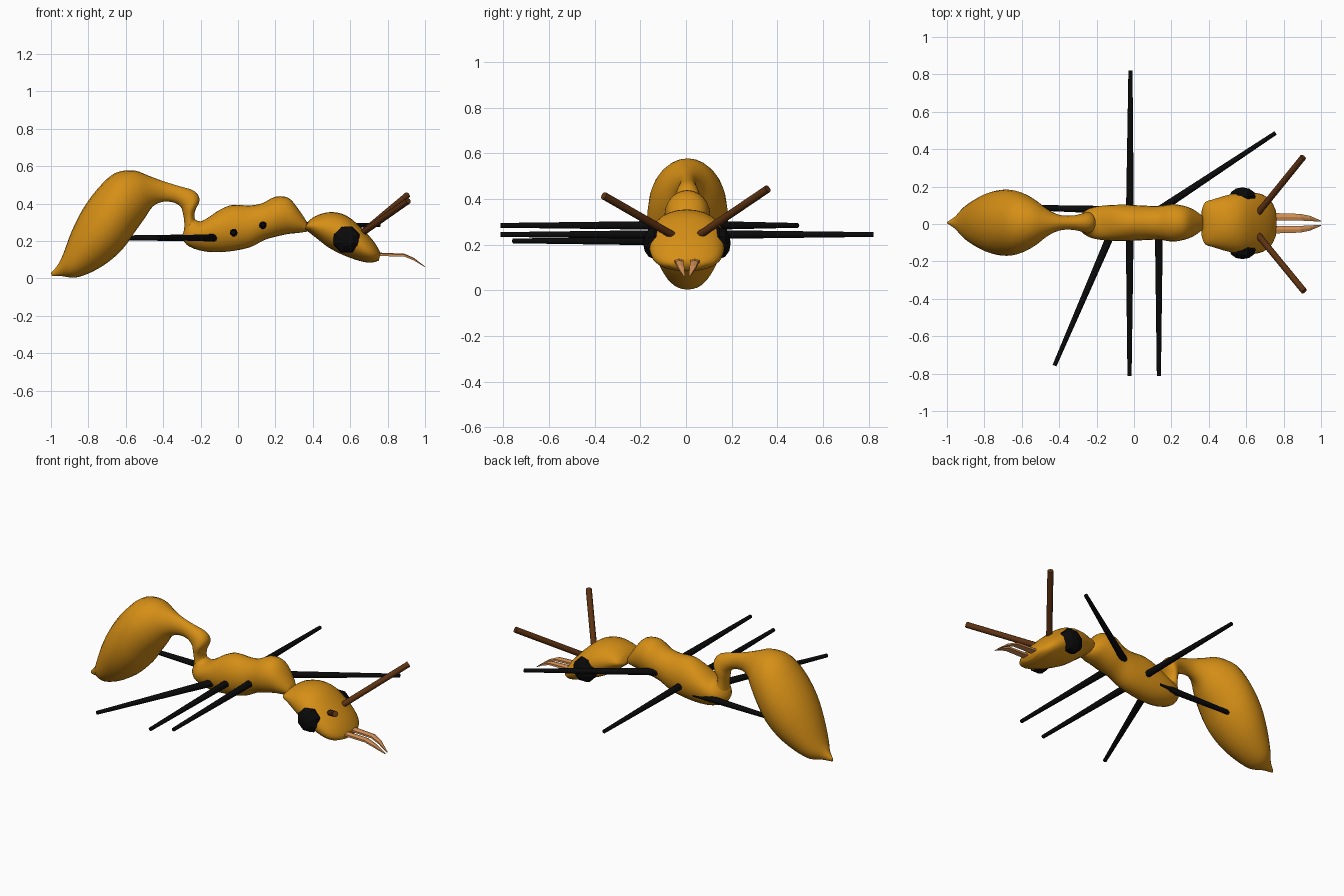
import bpy, bmesh, math
from mathutils import Vector

if "Cube" in bpy.data.objects:
    bpy.data.objects.remove(bpy.data.objects["Cube"])


def material(name, rgb):
    m = bpy.data.materials.new(name)
    m.diffuse_color = (*rgb, 1)
    m.use_nodes = True
    m.node_tree.nodes["Principled BSDF"].inputs["Base Color"].default_value = m.diffuse_color
    return m


AMBER = material("amber", (0.67, 0.275, 0.008))
BLACK = material("black", (0.003, 0.003, 0.003))
BROWN = material("dark brown", (0.11, 0.032, 0.006))
TAN = material("tan", (0.66, 0.28, 0.09))


def finish(name, bm, mat, smooth=None):
    bmesh.ops.recalc_face_normals(bm, faces=bm.faces[:])
    me = bpy.data.meshes.new(name)
    bm.to_mesh(me)
    bm.free()
    me.materials.append(mat)
    ob = bpy.data.objects.new(name, me)
    bpy.context.collection.objects.link(ob)
    if smooth:
        bpy.ops.object.select_all(action='DESELECT')
        ob.select_set(True)
        bpy.context.view_layer.objects.active = ob
        bpy.ops.object.shade_smooth_by_angle(angle=math.radians(smooth))
    return ob


def skin(bm, rings):
    """Join successive rings of points with quads and cap both ends."""
    rings = [[bm.verts.new(p) for p in r] for r in rings]
    n = len(rings[0])
    for a, b in zip(rings, rings[1:]):
        for i in range(n):
            bm.faces.new((a[i], a[(i + 1) % n], b[(i + 1) % n], b[i]))
    bm.faces.new(rings[0])
    bm.faces.new(rings[-1])


def spline(rows, steps):
    """Catmull-Rom interpolation of section rows."""
    out = []
    for i in range(len(rows) - 1):
        p0, p1 = rows[max(i - 1, 0)], rows[i]
        p2, p3 = rows[i + 1], rows[min(i + 2, len(rows) - 1)]
        for s in range(steps):
            t = s / steps
            out.append([0.5 * (2 * b + (c - a) * t + (2 * a - 5 * b + 4 * c - d) * t * t
                               + (3 * b - a - 3 * c + d) * t ** 3)
                        for a, b, c, d in zip(p0, p1, p2, p3)])
    return out + [list(rows[-1])]


def loft(name, rows, y0, steps=3, sides=24):
    """Elliptical sections: top point (x, z), bottom point (x, z), half width."""
    rings = []
    for xa, za, xb, zb, w in spline(rows, steps):
        ring = []
        for k in range(sides):
            a = 2 * math.pi * k / sides
            c = math.cos(a) / 2
            ring.append(((xa + xb) / 2 + c * (xa - xb), y0 + w * math.sin(a),
                         (za + zb) / 2 + c * (za - zb)))
        rings.append(ring)
    bm = bmesh.new()
    skin(bm, rings)
    return finish(name, bm, AMBER, 60)


def rod(name, p, q, r1, r2, mat, sides=10):
    p, q = Vector(p), Vector(q)
    rot = (q - p).to_track_quat('Z', 'Y').to_matrix()
    rings = []
    for c, r in ((p, r1), (q, r2)):
        rings.append([c + rot @ Vector((r * math.cos(2 * math.pi * k / sides),
                                        r * math.sin(2 * math.pi * k / sides), 0))
                      for k in range(sides)])
    bm = bmesh.new()
    skin(bm, rings)
    return finish(name, bm, mat, 45)


# Abdomen and waist
loft("abdomen_and_waist", [
    (-1.0, .03, -.995, .012, .004), (-.965, .07, -.94, .012, .035),
    (-.935, .13, -.87, .004, .085), (-.89, .25, -.78, .035, .13),
    (-.83, .37, -.69, .09, .165), (-.75, .48, -.61, .165, .177),
    (-.66, .562, -.55, .25, .162), (-.56, .578, -.50, .32, .122),
    (-.48, .55, -.455, .385, .075), (-.40, .52, -.40, .41, .042),
    (-.32, .495, -.34, .405, .038), (-.235, .468, -.305, .38, .05),
    (-.205, .42, -.295, .35, .058), (-.23, .36, -.288, .31, .05),
    (-.23, .315, -.288, .26, .05), (-.20, .30, -.297, .215, .06)], 0.007)

# Thorax
loft("thorax", [
    (-.23, .315, -.288, .26, .05), (-.20, .305, -.297, .215, .065),
    (-.16, .325, -.26, .17, .085), (-.1, .365, -.17, .143, .095),
    (-.03, .393, -.06, .143, .097), (.06, .39, .06, .165, .092),
    (.13, .402, .14, .205, .09), (.2, .437, .21, .225, .1),
    (.27, .43, .27, .238, .09), (.32, .375, .32, .243, .07),
    (.37, .3, .37, .25, .035)], 0.006)

# Head
loft("head", [
    (.365, .287, .36, .262, .07), (.385, .314, .375, .25, .112),
    (.43, .34, .42, .215, .128), (.50, .355, .48, .168, .148),
    (.58, .336, .54, .135, .163), (.66, .27, .60, .11, .165),
    (.72, .205, .66, .091, .152), (.75, .16, .71, .084, .12),
    (.762, .135, .752, .095, .07)], 0.004)

# Faceted eyes
for side, label in ((1, "left"), (-1, "right")):
    bm = bmesh.new()
    bmesh.ops.create_uvsphere(bm, u_segments=8, v_segments=6, radius=1)
    for v in bm.verts:
        a = Vector(v.co)
        c, s = math.cos(math.pi / 8), math.sin(math.pi / 8)
        v.co = (.58 + .076 * (a.x * c - a.y * s), .004 + side * (.142 + .05 * a.z),
                .208 + .076 * (a.x * s + a.y * c))
    finish(label + "_eye", bm, BLACK)

# Antennae
rod("left_antenna", (.66, .055, .24), (.905, .358, .445), .017, .017, BROWN)
rod("right_antenna", (.66, -.055, .24), (.91, -.36, .415), .017, .017, BROWN)

# Mandibles: flat prongs bending down to a point
for side, label in ((1, "left"), (-1, "right")):
    rings = []
    for x, z, y1, y2, h in ((.73, .13, .014, .055, .009), (.89, .124, .014, .05, .008),
                            (.94, .103, .012, .04, .007), (1.0, .062, .008, .014, .002)):
        rings.append([(x, .004 + side * y, z + d) for y, d in
                      ((y1, -h), (y2, -h), (y2, h * .4), ((y1 + y2) / 2, h), (y1, h * .4))])
    bm = bmesh.new()
    skin(bm, rings)
    finish(label + "_mandible", bm, TAN)

# Legs: straight tapered rods held level
for name, p, q, z in (
        ("left_front_leg", (.12, .065), (.757, .487), .285),
        ("left_middle_leg", (-.022, .05), (-.019, .82), .245),
        ("left_rear_leg", (-.11, .075), (-.8, .095), .217),
        ("right_front_leg", (.133, -.05), (.133, -.813), .285),
        ("right_middle_leg", (-.023, -.05), (-.024, -.813), .245),
        ("right_rear_leg", (-.125, -.06), (-.425, -.757), .217)):
    rod(name, (*p, z), (*q, z), .021, .011, BLACK)
